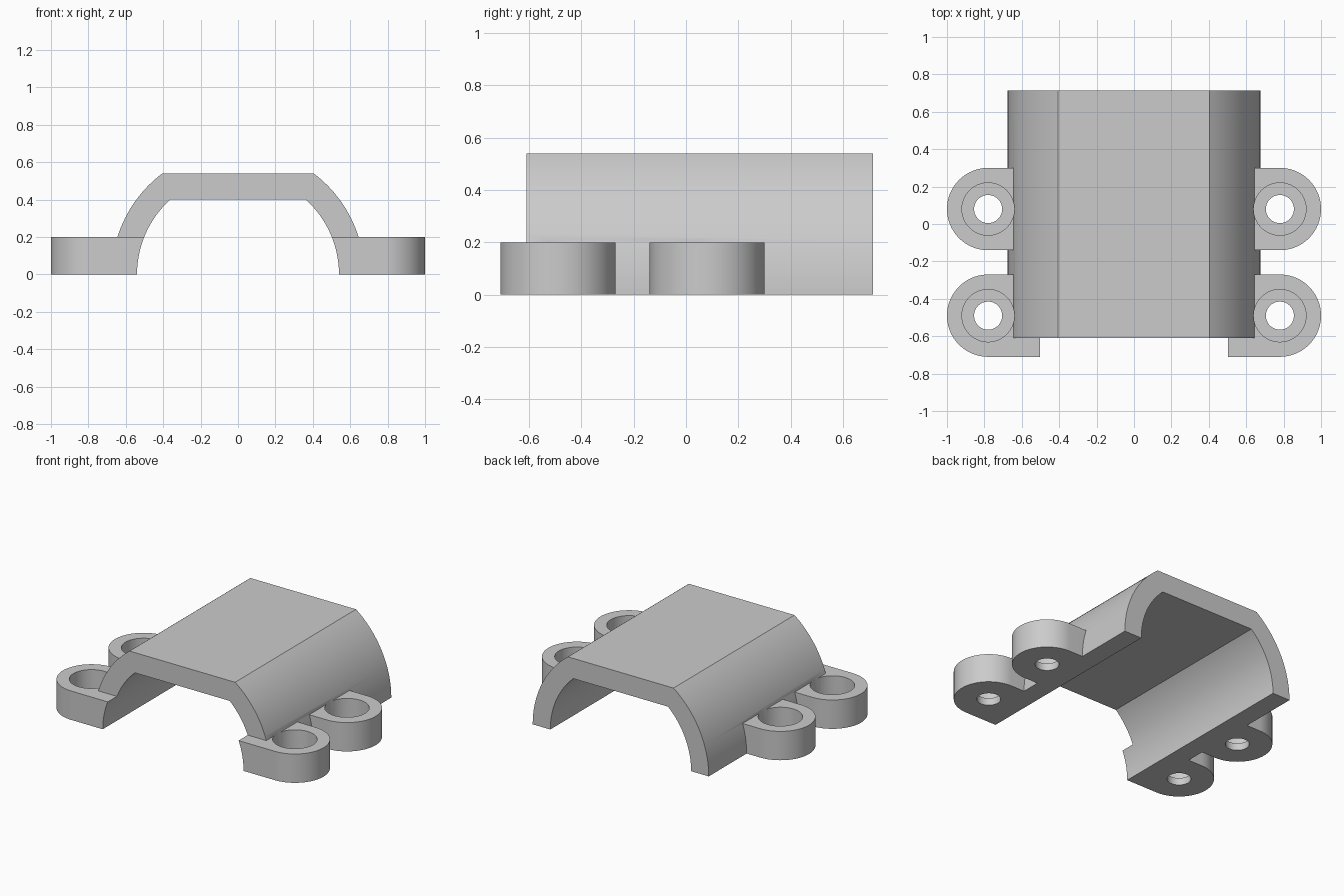
import bpy, bmesh, math

cube = bpy.data.objects.get("Cube")
if cube:
    bpy.data.objects.remove(cube, do_unlink=True)

OUTER_R, INNER_R = 0.675, 0.54
TAB_X, TAB_R, TAB_H = 0.78, 0.22, 0.2
FRONT, BACK = -0.61, 0.715

grey = bpy.data.materials.new("light grey")
grey.use_nodes = True
colour = (0.6, 0.6, 0.6, 1)
grey.diffuse_color = colour
grey.node_tree.nodes["Principled BSDF"].inputs["Base Color"].default_value = colour


def prism(name, points, offset):
    """Extrude a closed outline of 3D points by an offset."""
    bm = bmesh.new()
    face = bm.faces.new([bm.verts.new(p) for p in points])
    new = bmesh.ops.extrude_face_region(bm, geom=[face])["geom"]
    bmesh.ops.translate(bm, vec=offset,
                        verts=[g for g in new if isinstance(g, bmesh.types.BMVert)])
    bmesh.ops.recalc_face_normals(bm, faces=bm.faces)
    mesh = bpy.data.meshes.new(name)
    bm.to_mesh(mesh)
    bm.free()
    mesh.materials.append(grey)
    obj = bpy.data.objects.new(name, mesh)
    bpy.context.collection.objects.link(obj)
    return obj


def arc(cx, cy, r, start, end, steps):
    angles = [start + (end - start) * i / steps for i in range(steps + 1)]
    return [(cx + r * math.cos(a), cy + r * math.sin(a)) for a in angles]


def flat_arch(name, r, top, y0, y1, base=0.0):
    """Half cylinder with its crown sliced flat."""
    a = math.asin(top / r)
    outline = arc(0, 0, r, 0, a, 24) + arc(0, 0, r, math.pi - a, math.pi, 24)
    if base < 0:
        outline += [(-r, base), (r, base)]
    return prism(name, [(x, y0, z) for x, z in outline], (0, y1 - y0, 0))


def drill(name, x, y, r, z0, z1):
    circle = arc(x, y, r, 0, 2 * math.pi, 64)[:-1]
    return prism(name, [(px, py, z0) for px, py in circle], (0, 0, z1 - z0))


def combine(target, tool, operation):
    mod = target.modifiers.new(tool.name, "BOOLEAN")
    mod.operation, mod.solver, mod.object = operation, "EXACT", tool
    bpy.context.view_layer.objects.active = target
    bpy.ops.object.modifier_apply(modifier=mod.name)
    bpy.data.objects.remove(tool, do_unlink=True)


# Arched cover with four round-ended mounting tabs
cover = flat_arch("mounting_cover", OUTER_R, 0.54, FRONT, BACK)
spots = [(side, y) for side in (-1, 1) for y in (-0.49, 0.08)]
for side, y in spots:
    outline = arc(TAB_X, y, TAB_R, -math.pi / 2, math.pi / 2, 48)
    outline += [(0.4, y + TAB_R), (0.4, y - TAB_R)]
    tab = prism("tab", [(side * px, py, 0) for px, py in outline], (0, 0, TAB_H))
    combine(cover, tab, "UNION")

# Hollow underside
combine(cover, flat_arch("hollow", INNER_R, 0.4, -1, 1, base=-0.1), "DIFFERENCE")

# Screw holes with wide recesses from above
for side, y in spots:
    combine(cover, drill("recess", side * TAB_X, y, 0.14, 0.05, 0.3), "DIFFERENCE")
    combine(cover, drill("screw_hole", side * TAB_X, y, 0.075, -0.1, 0.3), "DIFFERENCE")

bpy.ops.object.select_all(action="DESELECT")
cover.select_set(True)
bpy.context.view_layer.objects.active = cover
bpy.ops.object.shade_smooth_by_angle(angle=math.radians(25))
